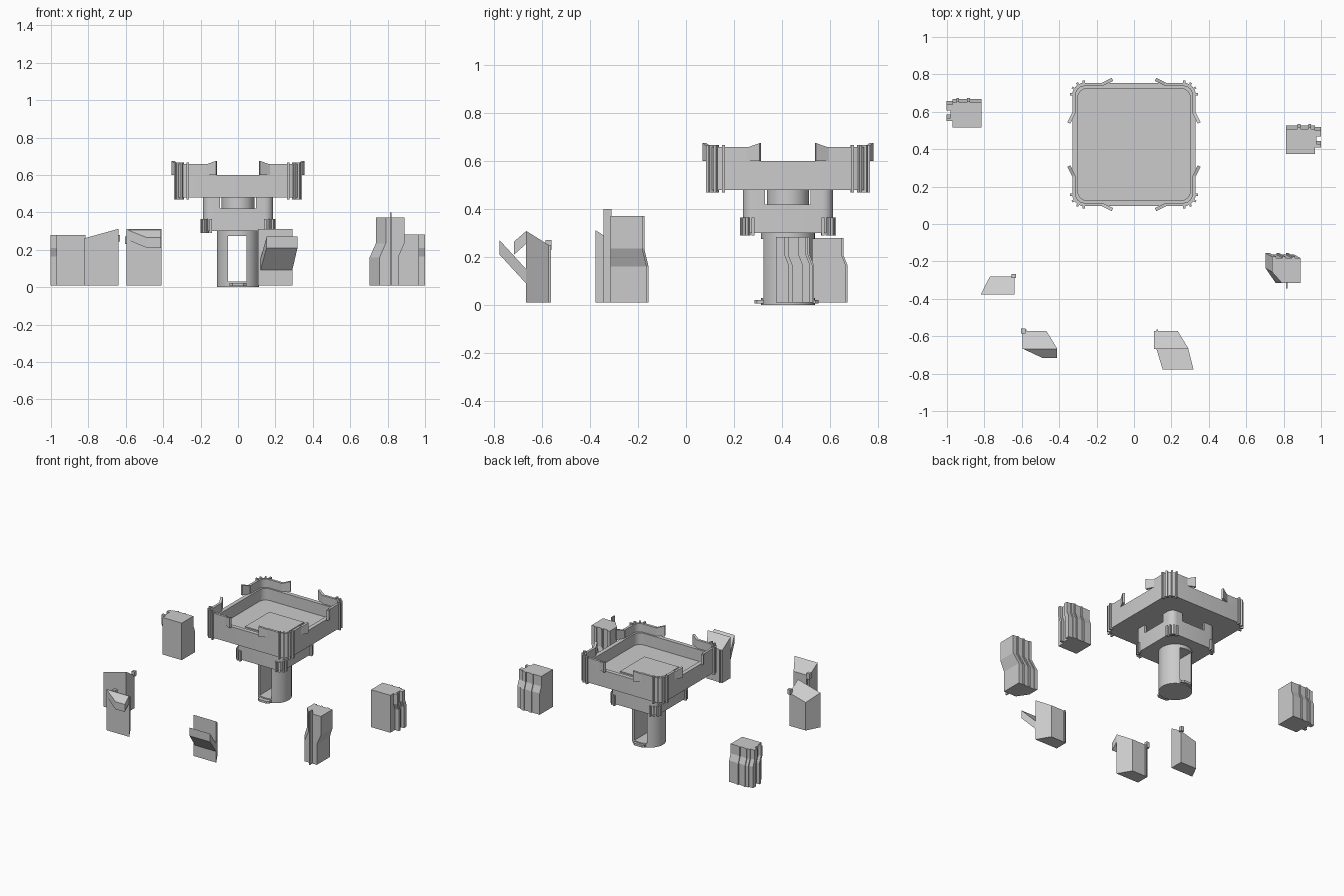
import bpy, bmesh, math
from mathutils import Vector

if "Cube" in bpy.data.objects:
    bpy.data.objects.remove(bpy.data.objects["Cube"])

CY = 0.425  # y centre of the tower


def make(name, rings, closed=False):
    """Skin a list of equal-length rings of 3D points; cap the ends unless closed."""
    bm = bmesh.new()
    vs = [[bm.verts.new(p) for p in r] for r in rings]
    n = len(rings[0])
    for a, b in zip(vs, vs[1:]):
        for i in range(n):
            j = (i + 1) % n
            bm.faces.new((a[i], a[j], b[j], b[i]))
    bm.faces.new(vs[0][::-1])
    bm.faces.new(vs[-1])
    bmesh.ops.recalc_face_normals(bm, faces=bm.faces)
    me = bpy.data.meshes.new(name)
    bm.to_mesh(me)
    bm.free()
    ob = bpy.data.objects.new(name, me)
    bpy.context.collection.objects.link(ob)
    return ob


def prism(name, outline, z0, z1):
    return make(name, [[(x, y, z) for x, y in outline] for z in (z0, z1)])


def box(name, x0, x1, y0, y1, z0, z1):
    return prism(name, [(x0, y0), (x1, y0), (x1, y1), (x0, y1)], z0, z1)


def wedge(name, outline, tops, z0=0.01):
    """Prism with its own top height at each corner."""
    return make(name, [[(x, y, z0) for x, y in outline],
                       [(x, y, t) for (x, y), t in zip(outline, tops)]])


def smooth(ob):
    bpy.ops.object.select_all(action='DESELECT')
    bpy.context.view_layer.objects.active = ob
    ob.select_set(True)
    bpy.ops.object.shade_smooth_by_angle(angle=math.radians(35))


def arc(cx, cy, r, a0, n=6):
    return [(cx + r * math.cos(a0 + math.pi / 2 * i / n),
             cy + r * math.sin(a0 + math.pi / 2 * i / n)) for i in range(n + 1)]


def rounded(h, r, z):
    pts = []
    for k, (sx, sy) in enumerate([(1, 1), (-1, 1), (-1, -1), (1, -1)]):
        pts += arc(sx * (h - r), sy * (h - r), r, k * math.pi / 2)
    return [(x, y + CY, z) for x, y in pts]


def spin(pts, k):
    """Turn xy points by k quarter turns and move them onto the tower."""
    for _ in range(k):
        pts = [(-y, x) for x, y in pts]
    return [(x, y + CY) for x, y in pts]


def tray(name, h, r, wall, z0, floor, z1, gap, z2, rib0, rib1):
    """Rounded square tray with raised corner walls and corner ribs."""
    ri = max(r - wall * 0.5, 0.02)
    smooth(make(name, [rounded(h, r, z0), rounded(h, r, z1),
                       rounded(h - wall, ri, z1), rounded(h - wall, ri, floor)]))
    t = wall * 0.6
    c = h - r
    outer = [(h, gap)] + arc(c, c, r, 0) + [(gap, h)]
    inner = [(h - t, gap)] + arc(c, c, r - t, 0) + [(gap, h - t)]
    for k in range(4):
        smooth(prism(name + "_corner_wall", spin(outer + inner[::-1], k), z1 - 0.01, z2))
        for i in range(4):
            a = math.radians(3 + 28 * i)
            d, s = Vector((math.cos(a), math.sin(a))), Vector((-math.sin(a), math.cos(a)))
            o = Vector((c, c))
            q = [o + d * u + s * v for u, v in
                 ((r - 0.01, -0.006), (r + 0.012, -0.006), (r + 0.012, 0.006), (r - 0.01, 0.006))]
            prism(name + "_rib", spin([tuple(p) for p in q], k), rib0, rib1)


# upper tray, its raised floor pad and the splayed tabs at the wall ends
tray("upper_tray", 0.33, 0.065, 0.03, 0.48, 0.515, 0.60, 0.165, 0.66, 0.47, 0.668)
box("floor_pad", -0.143, 0.137, CY - 0.14, CY + 0.14, 0.51, 0.523)
for k in range(4):
    for s in (-1, 1):
        pts = [(s * x, y) for x, y in ((0.17, 0.312), (0.112, 0.340), (0.118, 0.356), (0.176, 0.328))]
        wedge("splayed_tab", spin(pts, k), (0.655, 0.675, 0.675, 0.655), 0.60)

# lower collar
tray("lower_collar", 0.188, 0.045, 0.03, 0.30, 0.33, 0.42, 0.095, 0.482, 0.29, 0.365)


def cylinder(name, r, z0, z1, n=48):
    ob = prism(name, [(r * math.cos(2 * math.pi * i / n), CY + r * math.sin(2 * math.pi * i / n))
                      for i in range(n)], z0, z1)
    return ob


# neck between collar and tray
smooth(cylinder("neck", 0.088, 0.32, 0.49))

# shaft with a window cut from front to back
shaft = cylinder("shaft", 0.112, 0.0, 0.31)
cut = box("window_cutter", -0.053, 0.045, CY - 0.3, CY + 0.3, 0.03, 0.275)
cut.hide_render = True
cut.display_type = 'WIRE'
m = shaft.modifiers.new("window", 'BOOLEAN')
m.operation = 'DIFFERENCE'
m.object = cut
m.solver = 'EXACT'
bpy.context.view_layer.objects.active = shaft
bpy.ops.object.modifier_apply(modifier=m.name)
bpy.data.objects.remove(cut)
smooth(shaft)
prism("base_lip", [(-0.045, CY - 0.128), (-0.03, CY - 0.14), (0.03, CY - 0.14), (0.045, CY - 0.128),
                   (0.045, CY + 0.115), (0.03, CY + 0.128), (-0.03, CY + 0.128), (-0.045, CY + 0.115)],
      0.006, 0.022)


def bent(name, outline, yfix, dx, dy, z):
    """Loft of one outline; points behind yfix step sideways between heights."""
    rings = []
    for h, f in zip(z, (1, 1, 0, 0)):
        rings.append([(x + dx * f, y + (dy * f if y > yfix else 0), h) for x, y in outline])
    return make(name, rings)


# ribbed half shells, outline relative to the flat front inner corner
shell = [(0, 0), (0.155, 0), (0.155, 0.035), (0.187, 0.035), (0.187, 0.052), (0.165, 0.052),
         (0.165, 0.093), (0.187, 0.093), (0.187, 0.125), (0.155, 0.125), (0.155, 0.134),
         (0.133, 0.134), (0.133, 0.141), (0.121, 0.141), (0.121, 0.134), (0.078, 0.134),
         (0.078, 0.141), (0.063, 0.141), (0.063, 0.134), (0, 0.134)]
bent("right_rear_shell", [(0.812 + x, 0.375 + y) for x, y in shell], 0.38, 0, 0.018,
     (0.01, 0.165, 0.21, 0.283))
bent("left_rear_shell", [(-0.815 - x, 0.515 + y) for x, y in shell], 0.52, 0, 0.018,
     (0.01, 0.165, 0.21, 0.28))

# tall leaning shell with a thin front fin
tall = [(0.737, -0.255), (0.79, -0.315), (0.89, -0.315), (0.89, -0.182), (0.86, -0.182),
        (0.86, -0.174), (0.845, -0.174), (0.845, -0.182), (0.81, -0.182), (0.81, -0.174),
        (0.795, -0.174), (0.795, -0.182), (0.76, -0.182), (0.76, -0.174), (0.737, -0.174)]
bent("tall_shell", tall, -0.3, -0.033, 0.018, (0.01, 0.16, 0.235, 0.372))
box("tall_shell_fin", 0.813, 0.821, -0.345, -0.31, 0.01, 0.40)

# left wedge block with hook
wedge("left_wedge", [(-0.82, -0.377), (-0.64, -0.377), (-0.64, -0.28), (-0.77, -0.28)],
      (0.262, 0.312, 0.25, 0.214))
box("left_wedge_hook", -0.655, -0.632, -0.29, -0.266, 0.245, 0.28)


# front wedge blocks, each with a slanted flap on the front
def front_wedge(name, x, inner, outer, yo, zin, zout):
    body = [(x, -0.668), (x + 0.185, -0.668), (x + 0.127, -0.572), (x, -0.572)]
    wedge(name, body, (0.31, 0.31, 0.25, 0.25))
    sec = []
    for xs, y, z in ((inner, -0.667, zin), (outer, yo, zout)):
        sec.append([(xs[0], y, z[0]), (xs[1], y, z[0]), (xs[1], y, z[1]), (xs[0], y, z[1])])
    make(name + "_flap", sec)
    box(name + "_edge_strip", x + 0.012, x + 0.02, -0.58, -0.563, 0.01, 0.25)


front_wedge("centre_wedge", 0.107, (0.12, 0.29), (0.153, 0.318), -0.777, (0.09, 0.15), (0.21, 0.27))
front_wedge("mid_left_wedge", -0.595, (-0.595, -0.412), (-0.487, -0.412), -0.717,
            (0.255, 0.308), (0.21, 0.265))
box("mid_left_wedge_hook", -0.605, -0.58, -0.585, -0.56, 0.23, 0.272)
